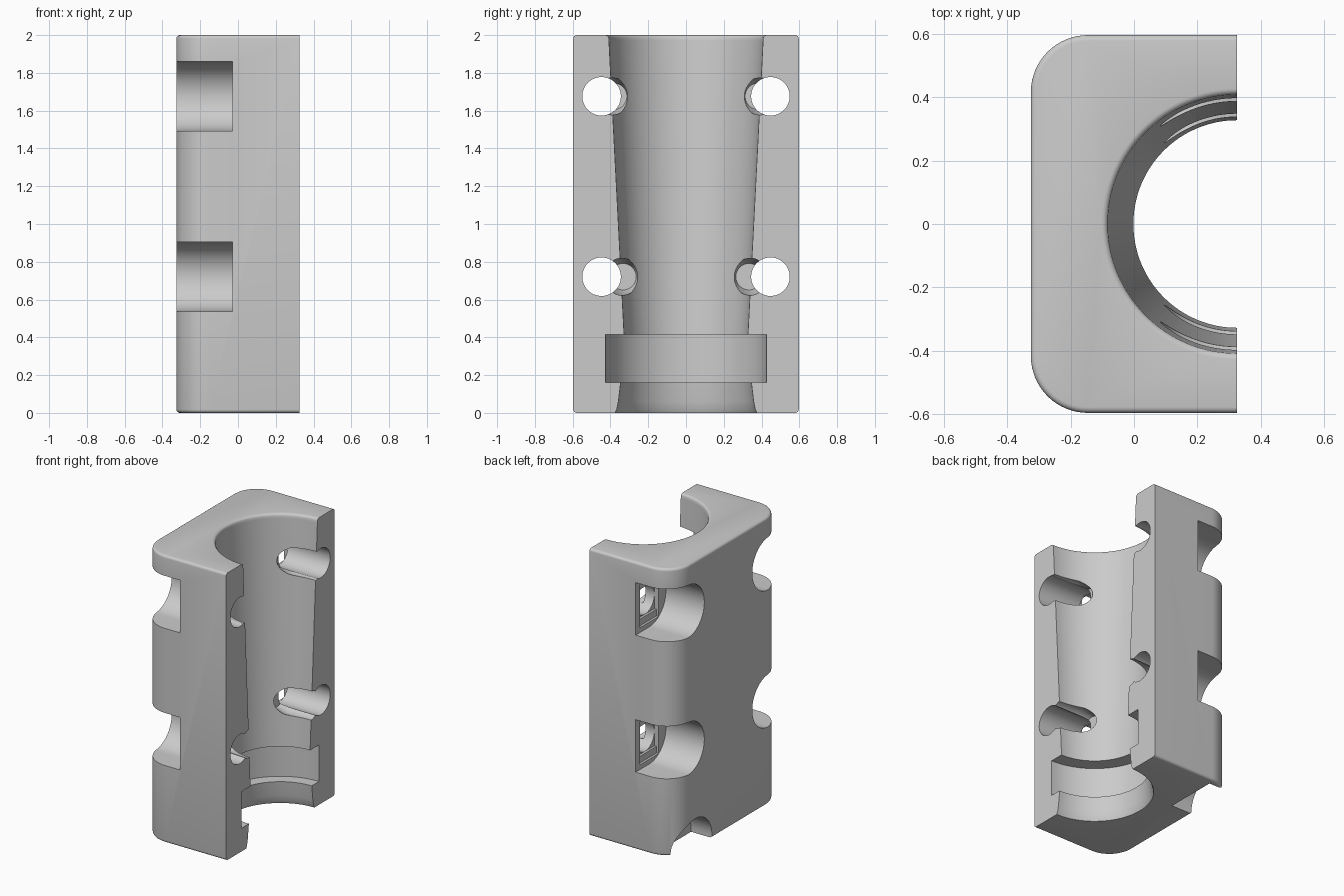
import bpy, bmesh, math
from mathutils import Vector

cube = bpy.data.objects.get("Cube")
if cube:
    bpy.data.objects.remove(cube, do_unlink=True)

HX, HY, H = 0.326, 0.597, 2.0        # half depth, half width, height
HOLE_Y, HOLE_R, SLOT_R = 0.447, 0.102, 0.183
HOLE_Z = (0.721, 1.676)


def finish(name, bm):
    bmesh.ops.recalc_face_normals(bm, faces=bm.faces)
    mesh = bpy.data.meshes.new(name)
    bm.to_mesh(mesh)
    bm.free()
    obj = bpy.data.objects.new(name, mesh)
    bpy.context.collection.objects.link(obj)
    return obj


def prism(name, points, direction):
    """Extrude a closed outline along a direction."""
    bm = bmesh.new()
    face = bm.faces.new([bm.verts.new(p) for p in points])
    ext = bmesh.ops.extrude_face_region(bm, geom=[face], use_keep_orig=True)
    moved = [g for g in ext["geom"] if isinstance(g, bmesh.types.BMVert)]
    bmesh.ops.translate(bm, verts=moved, vec=direction)
    return finish(name, bm)


def lathe(name, profile, origin, axis="Z", steps=128):
    """Solid of revolution from (radius, distance) pairs."""
    bm = bmesh.new()
    rings = []
    for r, d in profile:
        ring = []
        for i in range(steps):
            a = math.tau * i / steps
            u, v = r * math.cos(a), r * math.sin(a)
            co = (u, v, d) if axis == "Z" else (d, u, v)
            ring.append(bm.verts.new(Vector(co) + Vector(origin)))
        rings.append(ring)
    for a, b in zip(rings, rings[1:]):
        for i in range(steps):
            j = (i + 1) % steps
            bm.faces.new((a[i], a[j], b[j], b[i]))
    bm.faces.new(rings[0])
    bm.faces.new(rings[-1])
    return finish(name, bm)


def arch(name, y, z, r, open_angle, x0, x1, reach=0.3):
    """Half-round channel along x, open towards open_angle in the yz plane."""
    pts = []
    for i in range(33):
        a = open_angle + math.pi / 2 + math.pi * i / 32
        pts.append(Vector((x0, y + r * math.cos(a), z + r * math.sin(a))))
    out = Vector((0, math.cos(open_angle), math.sin(open_angle))) * reach
    return prism(name, pts + [pts[-1] + out, pts[0] + out], (x1 - x0, 0, 0))


def box(name, x0, x1, y, z, hy, hz):
    pts = [(x0, y + a * hy, z + b * hz) for a, b in ((-1, -1), (1, -1), (1, 1), (-1, 1))]
    return prism(name, pts, (x1 - x0, 0, 0))


def cut(obj, cutter):
    mod = obj.modifiers.new("cut", "BOOLEAN")
    mod.operation, mod.solver, mod.object = "DIFFERENCE", "EXACT", cutter
    bpy.ops.object.select_all(action="DESELECT")
    bpy.context.view_layer.objects.active = obj
    obj.select_set(True)
    bpy.ops.object.modifier_apply(modifier=mod.name)
    bpy.data.objects.remove(cutter, do_unlink=True)


# Block outline: rounded corners on the outer side only
R = 0.18
outline = [(0.6, HY, 0)]
for side, start in ((1, 90), (-1, 180)):
    for i in range(17):
        a = math.radians(start + 90 * i / 16)
        outline.append((-HX + R + R * math.cos(a), side * (HY - R) + R * math.sin(a), 0))
outline.append((0.6, -HY, 0))
block = prism("clamp_half", outline, (0, 0, H))

# Soft rims at top and bottom
bm = bmesh.new()
bm.from_mesh(block.data)
rims = [e for e in bm.edges if abs(e.verts[0].co.z - e.verts[1].co.z) < 0.001]
bmesh.ops.bevel(bm, geom=rims, offset=0.018, segments=4, profile=0.5, affect="EDGES")
bm.to_mesh(block.data)
bm.free()

# Flat mating face
cut(block, box("mating_cutter", HX, 1.0, 0, 1, 1, 2))

# Tapered bore with ring groove, flared mouth and rounded top lip
bore = [(0.395, -0.1), (0.375, 0), (0.366, 0.02), (0.358, 0.06), (0.346, 0.162),
        (0.426, 0.162), (0.426, 0.416), (0.328, 0.416), (0.408, 1.97)]
for i in range(1, 6):
    a = math.radians(90 * i / 5)
    bore.append((0.428 - 0.02 * math.cos(a), 1.98 + 0.02 * math.sin(a)))
bore.append((0.428, 2.1))
cut(block, lathe("bore_cutter", bore, (HX, 0, 0)))

# Four bolt positions
for side in (1, -1):
    for z in HOLE_Z:
        y = side * HOLE_Y
        # Open-sided head pocket with two shallow steps in its floor
        cut(block, arch("pocket_cutter", y, z, SLOT_R, 0 if side > 0 else math.pi, -0.5, -0.03))
        cut(block, box("strip_cutter", -0.1, -0.014, y, z, 0.104, 0.15))
        cut(block, box("square_cutter", -0.1, 0.002, y, z, 0.103, 0.103))
        cut(block, lathe("bolt_cutter", [(HOLE_R, -0.1), (HOLE_R, 0.6)], (0, y, z), "X", 64))
        # Softened edge where the bolt hole breaks into the bore
        wall = 0.328 + (z - 0.416) * 0.0515
        cut(block, lathe("relief_cutter", [(0.07, 0.07), (0.095, 0.15), (0.106, 0.6)],
                         (0, side * (wall - 0.01), z), "X", 48))

# Arched notch at the bottom of the outer face
cut(block, arch("notch_cutter", 0.365, 0.02, 0.185, -math.pi / 2, -0.5, -0.165))

# Finish
grey = bpy.data.materials.new("plain grey")
grey.use_nodes = True
colour = (0.6, 0.6, 0.6, 1)
grey.diffuse_color = colour
grey.node_tree.nodes["Principled BSDF"].inputs["Base Color"].default_value = colour
block.data.materials.clear()
block.data.materials.append(grey)
for p in block.data.polygons:
    p.material_index = 0
bpy.ops.object.select_all(action="DESELECT")
block.select_set(True)
bpy.context.view_layer.objects.active = block
bpy.ops.object.shade_smooth_by_angle(angle=math.radians(30))
